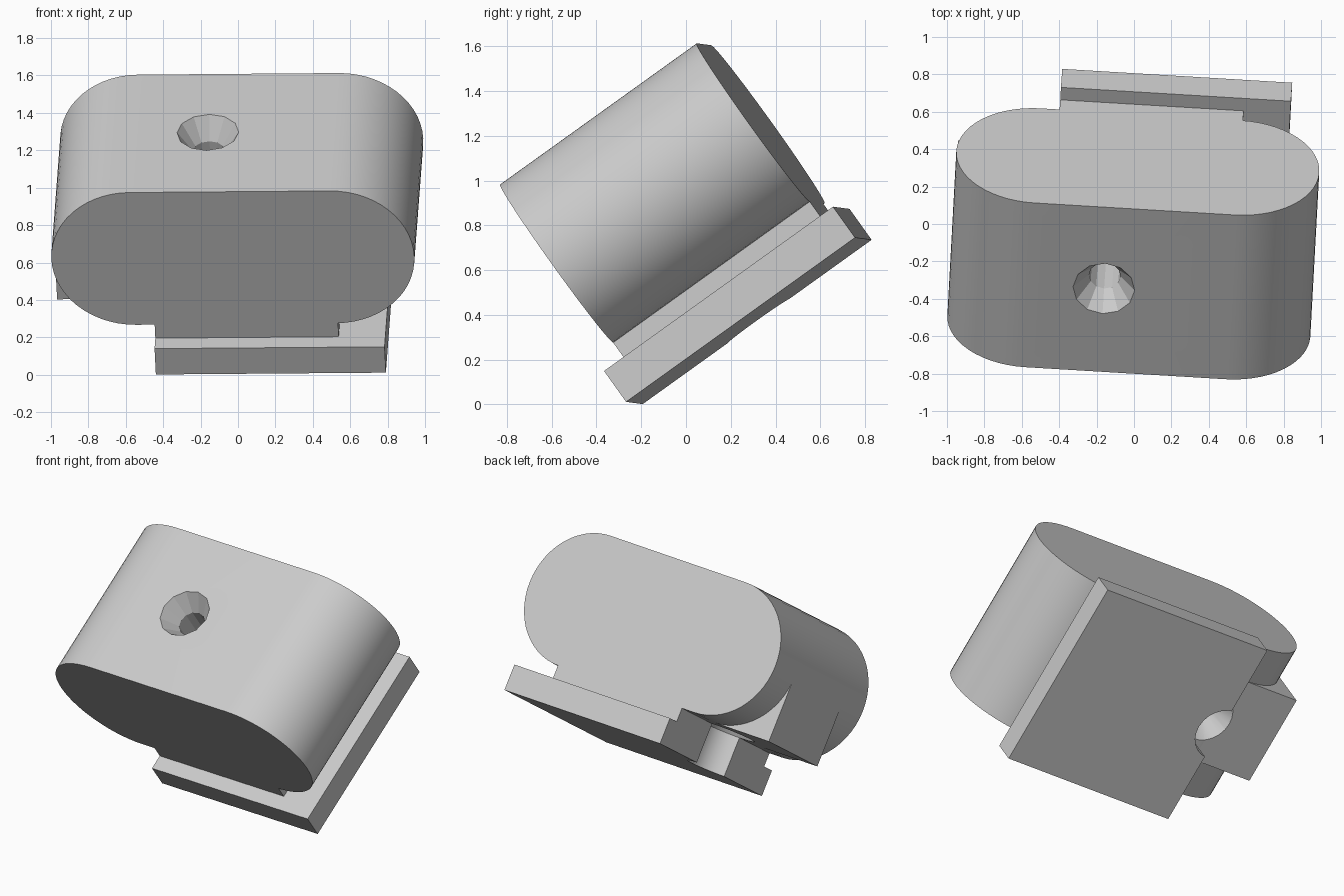
import bpy, bmesh
from math import pi, cos, sin, radians
from mathutils import Vector, Matrix

cube = bpy.data.objects.get("Cube")
if cube:
    bpy.data.objects.remove(cube)

# Tilted frame: u across, v along the body, w out of its top
u = Vector((0.998, -0.06, 0.008)).normalized()
v = Vector((0.046, 0.811, 0.582))
v = (v - u * v.dot(u)).normalized()
w = u.cross(v)
FRAME = Matrix.Translation((-0.0275, -0.545, 0.625)) @ Matrix((u, v, w)).transposed().to_4x4()

LENGTH, RADIUS, HALF_FLAT = 1.082, 0.435, 0.537

grey = bpy.data.materials.new("plain grey")
grey.use_nodes = True
colour = (0.6, 0.6, 0.6, 1)
grey.diffuse_color = colour
grey.node_tree.nodes["Principled BSDF"].inputs["Base Color"].default_value = colour


def make(name, bm):
    bmesh.ops.recalc_face_normals(bm, faces=bm.faces)
    bm.transform(FRAME)
    mesh = bpy.data.meshes.new(name)
    bm.to_mesh(mesh)
    bm.free()
    mesh.materials.append(grey)
    obj = bpy.data.objects.new(name, mesh)
    bpy.context.collection.objects.link(obj)
    return obj


def box(name, u_range, v_range, w_range):
    bm = bmesh.new()
    bmesh.ops.create_cube(bm, size=1)
    for vert in bm.verts:
        vert.co = [r[0] if c < 0 else r[1]
                   for c, r in zip(vert.co, (u_range, v_range, w_range))]
    return make(name, bm)


def stadium(name, segments=28):
    bm = bmesh.new()
    ring = []
    for side, start in ((1, -pi / 2), (-1, pi / 2)):
        for i in range(segments + 1):
            a = start + pi * i / segments
            ring.append(bm.verts.new((side * HALF_FLAT + RADIUS * cos(a), 0, RADIUS * sin(a))))
    face = bm.faces.new(ring)
    result = bmesh.ops.extrude_face_region(bm, geom=[face])
    moved = [g for g in result["geom"] if isinstance(g, bmesh.types.BMVert)]
    bmesh.ops.translate(bm, verts=moved, vec=(0, LENGTH, 0))
    return make(name, bm)


def turned(name, centre, profile, sides):
    """Solid of revolution about w from (radius, w) pairs."""
    bm = bmesh.new()
    rings = [[bm.verts.new((centre[0] + r * cos(2 * pi * i / sides),
                            centre[1] + r * sin(2 * pi * i / sides), h))
              for i in range(sides)] for r, h in profile]
    for low, high in zip(rings, rings[1:]):
        for i in range(sides):
            j = (i + 1) % sides
            bm.faces.new((low[i], low[j], high[j], high[i]))
    bm.faces.new(rings[0])
    bm.faces.new(rings[-1])
    obj = make(name, bm)
    obj.hide_render = True
    return obj


def finish(obj, cutters):
    bpy.ops.object.select_all(action='DESELECT')
    obj.select_set(True)
    bpy.context.view_layer.objects.active = obj
    for cutter in cutters:
        mod = obj.modifiers.new("hole", 'BOOLEAN')
        mod.operation = 'DIFFERENCE'
        mod.solver = 'EXACT'
        mod.object = cutter
        bpy.ops.object.modifier_apply(modifier=mod.name)
    bpy.ops.object.shade_smooth_by_angle(angle=radians(25))


# Main parts
body = stadium("rounded_body")
neck = box("neck", (-0.437, 0.545), (0, LENGTH), (-0.54, -0.42))
plate = box("base_plate", (-0.437, 0.795), (-0.096, 1.164), (-0.694, -0.524))
tab = box("side_tab", (-0.97, -0.5), (0.24, 0.84), (-RADIUS, 0))

# Countersunk holes: one in the top, one under the side tab
top_hole = turned("top_hole_cutter", (-0.14, 0.547),
                  ((0.085, 0.0), (0.085, 0.315), (0.165, RADIUS), (0.165, 0.6)), 12)
under_hole = turned("under_hole_cutter", (-0.46, 0.54),
                    ((0.172, -0.8), (0.172, -RADIUS), (0.085, -0.315), (0.085, -0.1)), 24)

finish(body, (top_hole, under_hole))
for part in (neck, plate, tab):
    finish(part, (under_hole,))
for cutter in (top_hole, under_hole):
    bpy.data.objects.remove(cutter)
